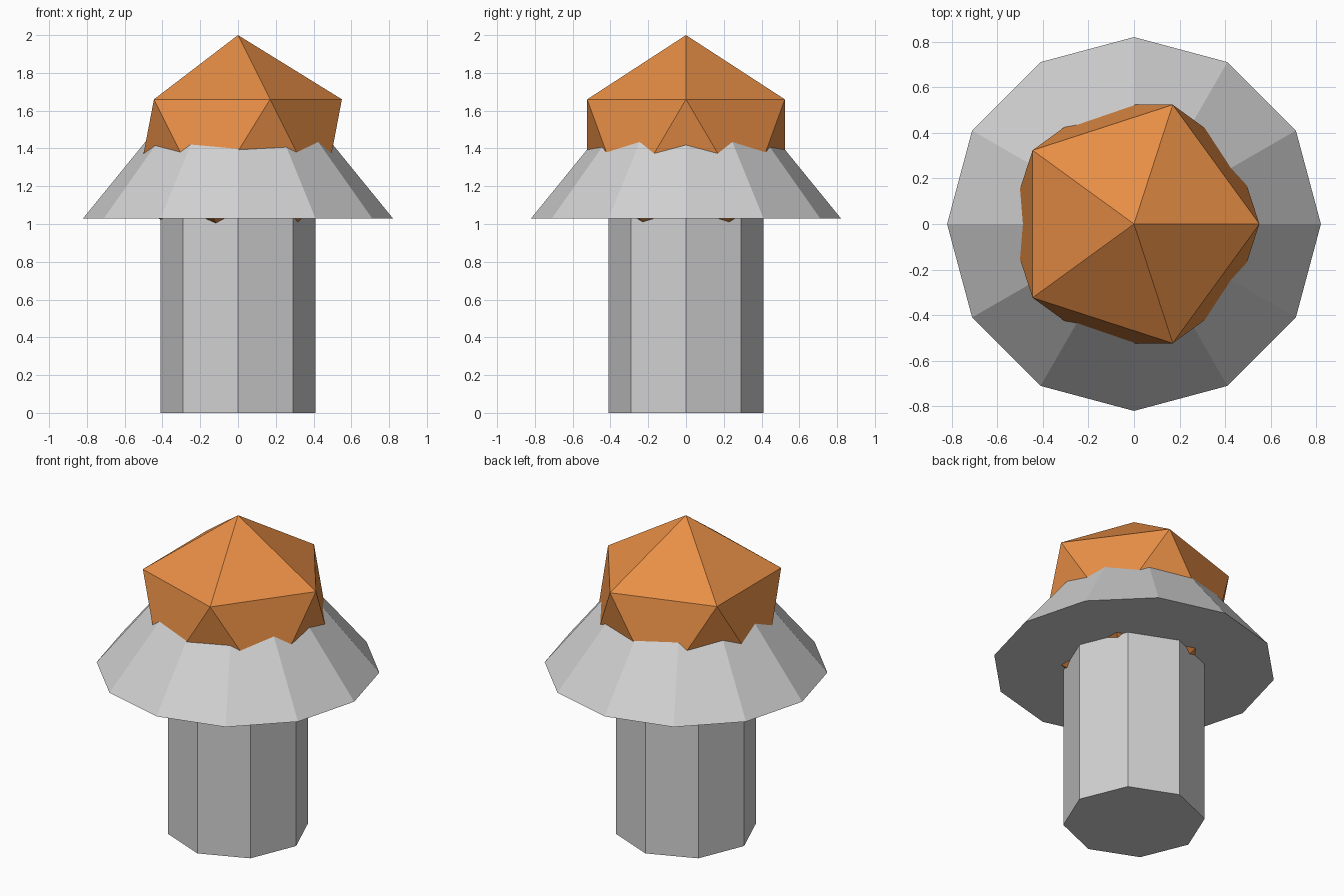
import bpy
import bmesh
from mathutils import Matrix

default_cube = bpy.data.objects.get("Cube")
if default_cube:
    bpy.data.objects.remove(default_cube, do_unlink=True)


def make_material(name, rgb):
    colour = (*rgb, 1.0)
    mat = bpy.data.materials.new(name)
    mat.use_nodes = True
    mat.diffuse_color = colour
    mat.node_tree.nodes["Principled BSDF"].inputs["Base Color"].default_value = colour
    return mat


def add_part(name, bm, mat):
    mesh = bpy.data.meshes.new(name)
    bm.to_mesh(mesh)
    bm.free()
    mesh.materials.append(mat)
    obj = bpy.data.objects.new(name, mesh)
    bpy.context.collection.objects.link(obj)
    return obj


def add_frustum(name, sides, r_bottom, r_top, z_bottom, z_top, mat):
    bm = bmesh.new()
    bmesh.ops.create_cone(
        bm, cap_ends=True, segments=sides, radius1=r_bottom, radius2=r_top,
        depth=z_top - z_bottom,
        matrix=Matrix.Translation((0, 0, (z_bottom + z_top) / 2)))
    return add_part(name, bm, mat)


grey = make_material("light grey", (0.64, 0.64, 0.64))
orange = make_material("orange", (0.80, 0.27, 0.06))

# Eight-sided post
add_frustum("post", 8, 0.41, 0.41, 0, 1.10, grey)

# Twelve-sided sloping collar, its narrow end hidden in the cap
add_frustum("collar", 12, 0.82, 0.25, 1.03, 1.73, grey)

# Faceted cap: a plain icosahedron sunk into the collar
cap_radius = 0.615
bm = bmesh.new()
bmesh.ops.create_icosphere(
    bm, subdivisions=1, radius=cap_radius,
    matrix=Matrix.Translation((0, 0, 2 - cap_radius)))
add_part("faceted_cap", bm, orange)
